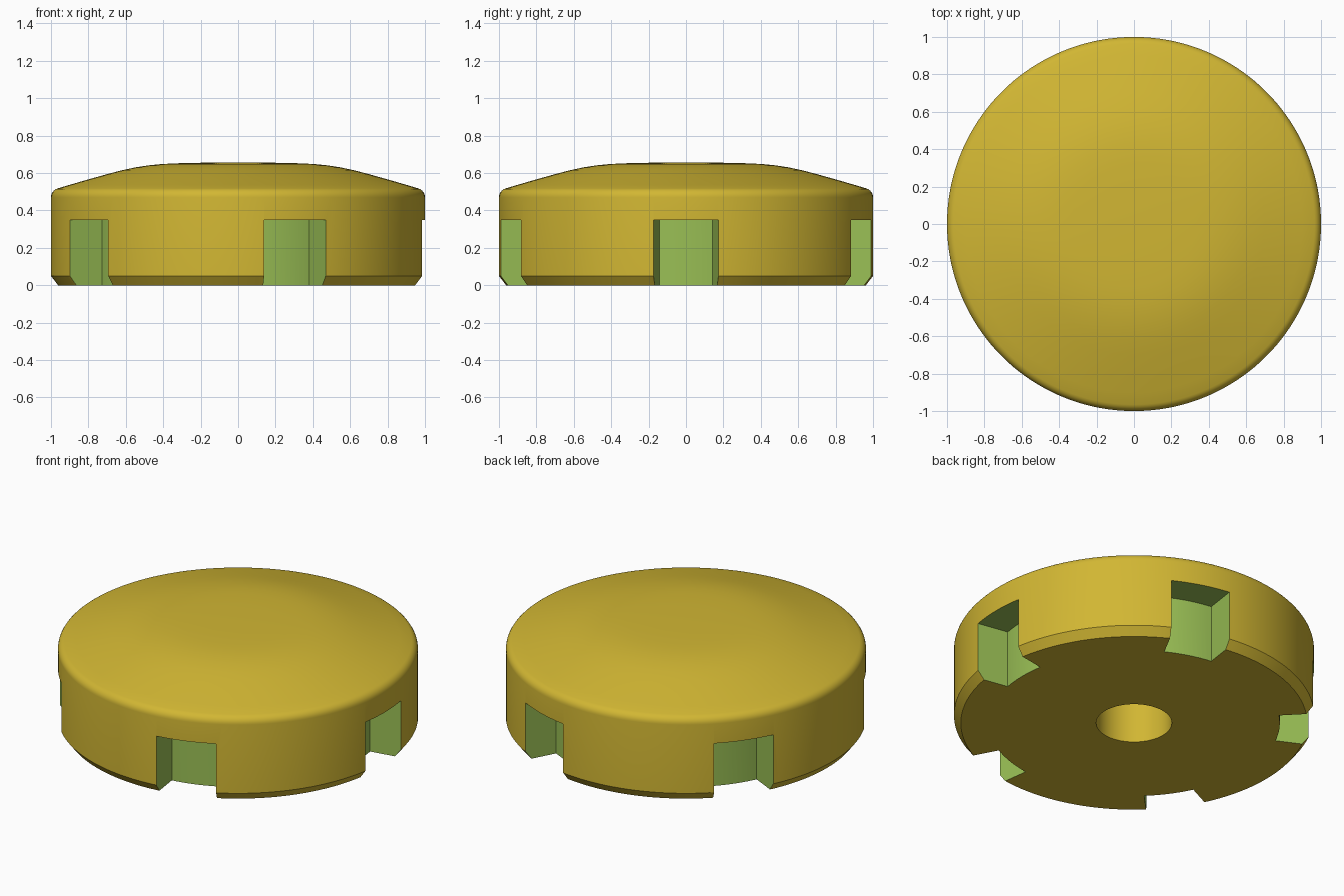
import bpy, bmesh, math

if "Cube" in bpy.data.objects:
    bpy.data.objects.remove(bpy.data.objects["Cube"])


def material(name, rgb):
    m = bpy.data.materials.new(name)
    m.diffuse_color = (*rgb, 1)
    m.use_nodes = True
    m.node_tree.nodes["Principled BSDF"].inputs["Base Color"].default_value = m.diffuse_color
    return m


MATS = [material("mustard_yellow", (0.64, 0.47, 0.033)),
        material("leaf_green", (0.32, 0.52, 0.09))]


def add_object(name, bm):
    bmesh.ops.recalc_face_normals(bm, faces=bm.faces)
    me = bpy.data.meshes.new(name)
    bm.to_mesh(me)
    bm.free()
    ob = bpy.data.objects.new(name, me)
    bpy.context.collection.objects.link(ob)
    for m in MATS:
        me.materials.append(m)
    return ob


def lathe(name, profile, steps):
    bm = bmesh.new()
    vs = [bm.verts.new((r, 0, z)) for r, z in profile]
    es = [bm.edges.new(p) for p in zip(vs, vs[1:])]
    bmesh.ops.spin(bm, geom=vs + es, cent=(0, 0, 0), axis=(0, 0, 1),
                   angle=math.tau, steps=steps, use_duplicate=False)
    bmesh.ops.remove_doubles(bm, verts=bm.verts, dist=1e-4)
    return add_object(name, bm)


# Domed cap: blind centre hole, bottom chamfer, straight wall, rounded rim, dome
HOLE_R, HOLE_TOP = 0.21, 0.35
rim = [(0.95 + 0.05 * math.cos(math.radians(a)), 0.47 + 0.05 * math.sin(math.radians(a)))
       for a in range(0, 73, 12)]
dome = [(0.9, 0.537), (0.8, 0.566), (0.7, 0.594), (0.62, 0.615), (0.55, 0.630),
        (0.48, 0.641), (0.41, 0.648), (0.33, 0.652), (0.2, 0.655), (0, 0.656)]
cap = lathe("domed_cap", [(0, HOLE_TOP), (HOLE_R, HOLE_TOP), (HOLE_R, 0),
                          (0.962, 0), (1, 0.05)] + rim + dome, 180)

# Five notches around the lower wall, with radial sides and a curved back
INNER_R, OUTER_R, HALF, TOP = 0.81, 1.1, 10, 0.35
bm = bmesh.new()
for k in range(5):
    angles = [math.radians(72 * k - HALF + 2 * i) for i in range(HALF + 1)]
    ring = ([(INNER_R, a) for a in angles] + [(OUTER_R, a) for a in reversed(angles)])
    low, high = ([bm.verts.new((r * math.cos(a), r * math.sin(a), z)) for r, a in ring]
                 for z in (-0.1, TOP))
    bm.faces.new(low)
    bm.faces.new(high)
    n = len(ring)
    for i in range(n):
        j = (i + 1) % n
        bm.faces.new((low[i], low[j], high[j], high[i]))
for f in bm.faces:
    f.material_index = 1
cutter = add_object("notch_cutter", bm)
cutter.hide_render = True

cut = cap.modifiers.new("notches", 'BOOLEAN')
cut.operation = 'DIFFERENCE'
cut.solver = 'EXACT'
cut.object = cutter
bpy.context.view_layer.objects.active = cap
cap.select_set(True)
bpy.ops.object.modifier_apply(modifier=cut.name)
bpy.data.objects.remove(cutter)

bpy.ops.object.shade_smooth_by_angle(angle=math.radians(30))
